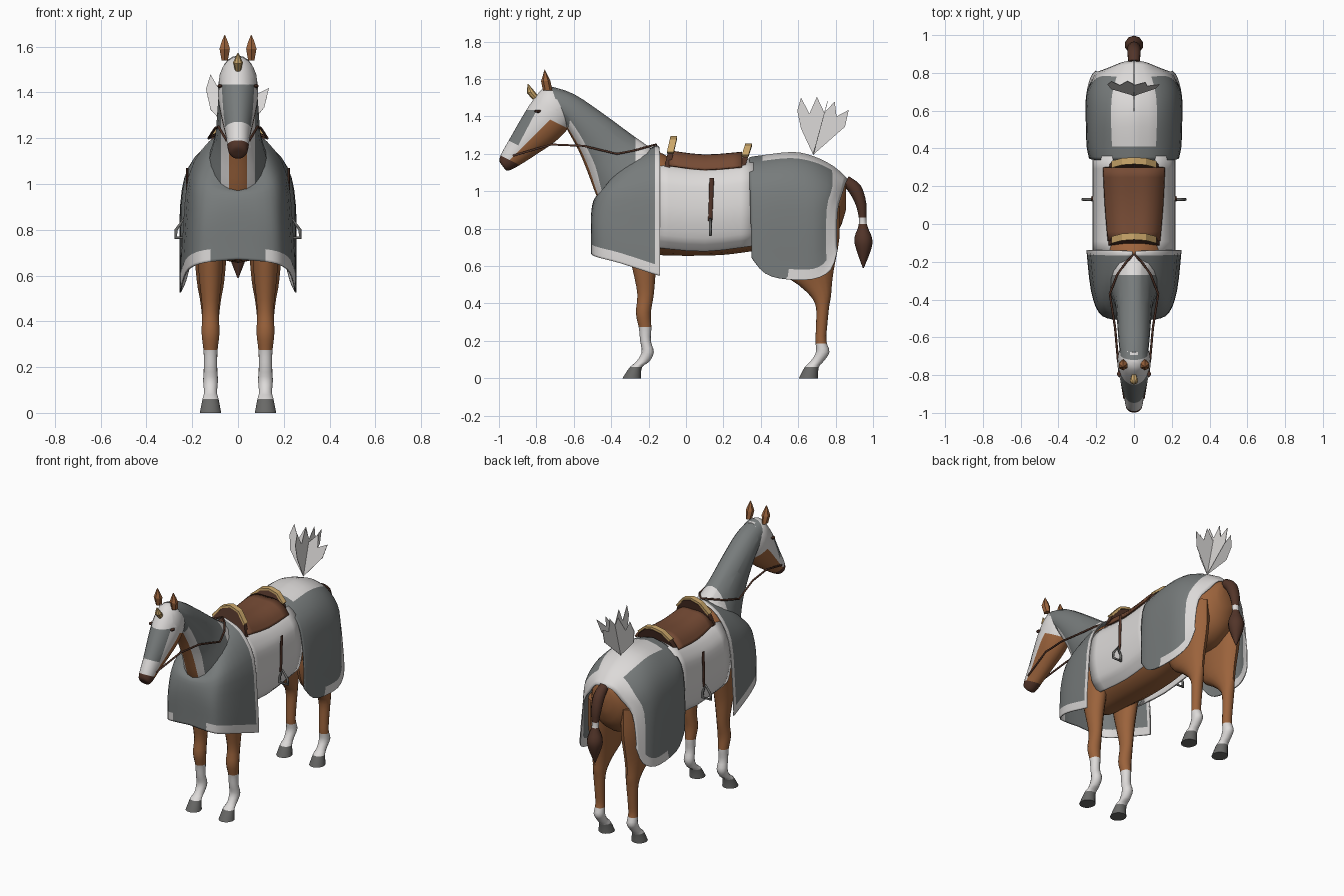
import bpy, bmesh, math
from mathutils import Vector

cube = bpy.data.objects.get("Cube")
if cube:
    bpy.data.objects.remove(cube, do_unlink=True)

COLOURS = {"chestnut": (.33, .125, .045), "armour_grey": (.185, .2, .2), "white": (.72, .70, .69),
           "dark_brown": (.085, .035, .022), "saddle_leather": (.18, .07, .035),
           "gold": (.62, .4, .15), "hoof_grey": (.14, .14, .135)}
MATS = {}
for name, c in COLOURS.items():
    m = bpy.data.materials.new(name)
    m.use_nodes = True
    m.diffuse_color = (*c, 1)
    b = m.node_tree.nodes["Principled BSDF"]
    b.inputs["Base Color"].default_value = (*c, 1)
    b.inputs["Roughness"].default_value = .8
    MATS[name] = m
KEYS = list(MATS)
made = []


def spline(pts, n):
    """Catmull-Rom resampling, n steps for each span."""
    v = [Vector(p) for p in pts]
    out = []
    for i in range(len(v) - 1):
        p0, p1, p2, p3 = v[max(i - 1, 0)], v[i], v[i + 1], v[min(i + 2, len(v) - 1)]
        for k in range(n):
            t = k / n
            out.append(.5 * (2 * p1 + (p2 - p0) * t + (2 * p0 - 5 * p1 + 4 * p2 - p3) * t * t
                             + (3 * p1 - p0 - 3 * p2 + p3) * t ** 3))
    return out + [v[-1]]


def finish(name, bm, rule, mirror=False, thick=0, cuts=()):
    """Cut colour borders, paint faces by rule and make the object."""
    for co, no in cuts:
        bmesh.ops.bisect_plane(bm, geom=bm.verts[:] + bm.edges[:] + bm.faces[:],
                               plane_co=co, plane_no=no)
    bmesh.ops.recalc_face_normals(bm, faces=bm.faces)
    bm.normal_update()
    if rule:
        names = [rule] if isinstance(rule, str) else KEYS
        for f in bm.faces:
            f.material_index = 0 if len(names) == 1 else KEYS.index(rule(f.calc_center_median(), f.normal))
    else:
        names = KEYS
    me = bpy.data.meshes.new(name)
    bm.to_mesh(me)
    bm.free()
    for k in names:
        me.materials.append(MATS[k])
    ob = bpy.data.objects.new(name, me)
    bpy.context.collection.objects.link(ob)
    if mirror:
        ob.modifiers.new("mirror", "MIRROR")
    if thick:
        s = ob.modifiers.new("thickness", "SOLIDIFY")
        s.thickness, s.offset = thick, 0
    made.append(ob)
    return ob


def loft(name, stations, rule, x=0, segs=20, n=3, mirror=False, cuts=()):
    """Oval rings, each spanning (y, z) to (y, z) with a half width."""
    bm = bmesh.new()
    rings = []
    for ya, za, yb, zb, w in spline(stations, n):
        mid, half = Vector((x, (ya + yb) / 2, (za + zb) / 2)), Vector((0, (ya - yb) / 2, (za - zb) / 2))
        rings.append([bm.verts.new(mid + half * math.cos(a) + Vector((w * math.sin(a), 0, 0)))
                      for a in (math.tau * k / segs for k in range(segs))])
    for a, b in zip(rings, rings[1:]):
        for k in range(segs):
            bm.faces.new((a[k], a[(k + 1) % segs], b[(k + 1) % segs], b[k]))
    bm.faces.new(rings[0])
    bm.faces.new(rings[-1])
    return finish(name, bm, rule, mirror, 0, cuts)


def sheet(name, rows, rule, n=3, thick=.006):
    """Mirrored cloth through rows of points; rule gets the row and column span."""
    rows = [spline(r, n) for r in rows]
    cols = [spline(c, n) for c in zip(*rows)]
    bm = bmesh.new()
    g = [[bm.verts.new(p) for p in c] for c in cols]
    for j in range(len(g) - 1):
        for i in range(len(g[0]) - 1):
            f = bm.faces.new((g[j][i], g[j + 1][i], g[j + 1][i + 1], g[j][i + 1]))
            f.material_index = KEYS.index(rule(i // n, j // n))
    return finish(name, bm, None, True, thick)


def plate(name, pts, mat, thick):
    bm = bmesh.new()
    bm.faces.new([bm.verts.new(p) for p in pts])
    return finish(name, bm, mat, False, thick)


# Torso
loft("torso", [(-.46, .94, -.46, .82, .05), (-.42, 1.02, -.42, .74, .13), (-.3, 1.16, -.3, .67, .18),
               (-.17, 1.22, -.17, .66, .195), (0, 1.13, 0, .655, .2), (.2, 1.13, .2, .66, .2),
               (.36, 1.17, .36, .68, .2), (.55, 1.19, .55, .7, .205), (.7, 1.16, .7, .7, .185),
               (.81, 1.1, .81, .78, .12), (.855, 1.05, .855, .9, .05)], "chestnut")


# Armoured neck with an open throat
def neck_rule(c, n):
    if n.y < -.25 and c.z < 1.36 and abs(c.x) < .075 and n.z < .1:
        return "chestnut" if abs(c.x) < .04 else "white"
    return "white" if c.y > -.27 and c.z > 1.16 else "armour_grey"


loft("neck", [(-.15, 1.21, -.42, .86, .15), (-.2, 1.24, -.48, .98, .125), (-.3, 1.31, -.525, 1.1, .1),
              (-.45, 1.42, -.575, 1.22, .09), (-.6, 1.52, -.63, 1.32, .082), (-.72, 1.56, -.66, 1.38, .074)],
     neck_rule, cuts=[((x, 0, 0), (1, 0, 0)) for x in (-.075, -.04, .04, .075)]
     + [((0, -.27, 0), (0, 1, 0)), ((0, 0, 1.16), (0, 0, 1))])

# Head with face plate, bare cheeks and dark muzzle
MUZZLE = (Vector((0, -.99, 1.19)), Vector((0, .5, 1)))
BAND = (Vector((0, -.945, 1.27)), Vector((0, .5, 1)))
CHEEK = (Vector((0, -.92, 1.19)), Vector((0, 1, -1)))
FACE = (Vector((0, -.8, 1.43)), Vector((0, -.19, .1)))
BROW = (Vector((0, -.83, 1.435)), Vector((0, 0, 1)))
JAW = (Vector((0, -.72, 1.38)), Vector((0, .5, 1)))


def head_rule(c, n):
    over = lambda p: (c - p[0]).dot(p[1]) > 0
    if not over(MUZZLE):
        return "dark_brown"
    if over(CHEEK) and not over(JAW):
        return "chestnut"
    return "armour_grey" if over(BAND) and over(FACE) and not over(BROW) else "white"


loft("head", [(-.68, 1.55, -.6, 1.4, .06), (-.755, 1.555, -.635, 1.33, .084), (-.82, 1.485, -.7, 1.265, .086),
              (-.88, 1.39, -.78, 1.21, .072), (-.94, 1.285, -.865, 1.155, .054), (-.985, 1.205, -.925, 1.12, .046),
              (-.998, 1.165, -.955, 1.11, .036), (-.985, 1.14, -.97, 1.12, .015)],
     head_rule, cuts=[MUZZLE, BAND, CHEEK, FACE, BROW, JAW])
loft("ear", [(-.765, 1.54, -.715, 1.54, .016), (-.775, 1.59, -.725, 1.59, .026),
             (-.765, 1.62, -.74, 1.62, .016), (-.757, 1.65, -.755, 1.65, .002)],
     "chestnut", x=.058, segs=6, n=1, mirror=True)
loft("eye", [(-.81, 1.425, -.8, 1.42, .004), (-.805, 1.435, -.785, 1.42, .012), (-.78, 1.435, -.775, 1.43, .004)],
     "dark_brown", x=.079, segs=8, mirror=True)
loft("brow_spike", [(-.82, 1.49, -.79, 1.51, .014), (-.85, 1.525, -.81, 1.535, .022), (-.848, 1.572, -.842, 1.573, .002)],
     "gold", segs=8, n=1)


# Legs with white stockings and grey hooves
def leg_rule(sock):
    return lambda c, n: "hoof_grey" if c.z < .06 else "white" if c.z < sock else "chestnut"


def leg(name, stations, sock):
    loft(name, [(a, z, b, z, w) for a, b, z, w in stations], leg_rule(sock), x=.12, segs=14, mirror=True,
         cuts=[((0, 0, h), (0, 0, 1)) for h in (.06, sock)])


leg("front_leg", [(-.34, -.1, .85, .07), (-.31, -.14, .68, .058), (-.285, -.16, .58, .05), (-.26, -.172, .45, .037),
                  (-.268, -.188, .35, .04), (-.252, -.185, .27, .031), (-.245, -.188, .2, .029),
                  (-.237, -.172, .14, .033), (-.265, -.195, .09, .029), (-.3, -.235, .06, .036),
                  (-.34, -.24, 0, .048)], .275)
leg("rear_leg", [(.5, .82, .92, .07), (.46, .82, .75, .075), (.5, .79, .58, .062), (.6, .78, .5, .048),
                 (.665, .775, .44, .04), (.695, .765, .38, .036), (.695, .755, .28, .031), (.692, .75, .2, .03),
                 (.695, .767, .14, .033), (.665, .735, .09, .029), (.635, .71, .06, .036),
                 (.603, .705, 0, .048)], .185)


# Tail with a tie
loft("tail", [(.84, 1.03, .87, 1.08, .03), (.875, .99, .935, 1.03, .036), (.91, .92, .965, .93, .033),
              (.925, .83, .965, .83, .022), (.9, .75, .995, .75, .048), (.91, .69, .99, .69, .042),
              (.945, .59, .951, .59, .003)],
     lambda c, n: "white" if .825 < c.z < .86 else "dark_brown", segs=10,
     cuts=[((0, 0, h), (0, 0, 1)) for h in (.825, .86)])

# Front caparison
low = [(0, -.505, .67), (.12, -.5, .66), (.185, -.465, .645), (.225, -.35, .615), (.246, -.165, .555), (.247, -.14, .55)]
sheet("front_caparison", [
    [(0, -.44, .97), (.05, -.4, 1.05), (.06, -.33, 1.14), (.05, -.26, 1.19), (.01, -.165, 1.24), (.01, -.145, 1.235)],
    [(0, -.47, .97), (.09, -.45, 1.0), (.12, -.39, 1.07), (.13, -.3, 1.13), (.125, -.165, 1.18), (.125, -.14, 1.18)],
    [(0, -.492, .95), (.11, -.48, .96), (.17, -.43, .99), (.2, -.32, 1.01), (.213, -.165, 1.03), (.213, -.14, 1.03)],
    [(x * .97, y, z + .2) for x, y, z in low], [(x, y, z + .055) for x, y, z in low], low],
    lambda i, j: "white" if j == 4 or (i == 4 and j > 0) else "armour_grey")

# Rear caparison, open behind
sheet("rear_caparison", [
    [(0, .34, 1.18), (0, .41, 1.19), (0, .57, 1.207), (0, .68, 1.185), (0, .79, 1.13), (0, .865, 1.06)],
    [(.11, .34, 1.15), (.115, .41, 1.16), (.12, .56, 1.175), (.115, .68, 1.155), (.09, .78, 1.11), (.06, .855, 1.05)],
    [(.2, .34, 1.06), (.21, .41, 1.065), (.215, .55, 1.07), (.205, .68, 1.06), (.175, .78, 1.02), (.11, .835, .99)],
    [(.23, .345, .9), (.245, .41, .9), (.25, .55, .9), (.247, .68, .9), (.22, .75, .9), (.175, .81, .9)],
    [(.236, .35, .7), (.245, .41, .61), (.25, .55, .585), (.25, .68, .585), (.228, .75, .63), (.2, .805, .73)],
    [(.236, .35, .645), (.245, .425, .56), (.25, .53, .53), (.25, .68, .53), (.228, .775, .58), (.2, .81, .69)]],
    lambda i, j: "white" if j == 4 or (i == 0 and j > 0) or (i == 4 and j > 1) else "armour_grey")

# Cloth under the saddle
section = [(0, 1.145), (.12, 1.12), (.182, 1.06), (.205, .995), (.216, .87), (.195, .75), (.165, .705), (.14, .68)]
sheet("barrel_cloth", [[(x, -.16, z + .02), (x, .1, z), (x, .36, z + .03)] for x, z in section],
      lambda i, j: "white" if j < 3 or j == 6 else "armour_grey")

# Saddle seat with pommel and cantle boards
seat = [(0, 1.19), (.07, 1.188), (.125, 1.16), (.16, 1.115)]
sheet("saddle_seat", [[(x * .84, -.09, z + .022), (x * .94, .1, z), (x, .3, z + .015)] for x, z in seat],
      lambda i, j: "saddle_leather", thick=.012)


def board(name, y, z, lean, height, mat):
    half = [(.135, 0), (.115, .45), (.06, .88), (0, 1)]
    outline = half + [(-x, h) for x, h in reversed(half[:-1])]
    plate(name, [(x, y + lean * h, z + height * h) for x, h in outline], mat, .03)
    # gold edging follows the upper rim
    bm = bmesh.new()
    top = [[bm.verts.new((x, y + lean * h + d, z + height * h + .008)) for d in (-.018, .018)]
           for x, h in outline[1:-1]]
    for a, b in zip(top, top[1:]):
        bm.faces.new((a[0], b[0], b[1], a[1]))
    finish(name + "_edging", bm, "gold", False, .014)


board("pommel", -.1, 1.13, .035, .15, "dark_brown")
board("cantle", .3, 1.13, .035, .11, "dark_brown")

# Stirrups: strap, then an open metal loop
loft("stirrup_strap", [(.125, 1.07, .15, 1.07, .005), (.122, .95, .145, .95, .005), (.118, .84, .14, .84, .005)],
     "dark_brown", x=.222, segs=8, mirror=True)


def tube(name, pts, r, mat, closed=False):
    cu = bpy.data.curves.new(name, "CURVE")
    cu.dimensions, cu.bevel_depth, cu.bevel_resolution = "3D", r, 1
    s = cu.splines.new("POLY")
    s.points.add(len(pts) - 1)
    for p, q in zip(s.points, pts):
        p.co = (*q, 1)
    s.use_cyclic_u = closed
    cu.materials.append(MATS[mat])
    bpy.context.collection.objects.link(bpy.data.objects.new(name, cu))


for side, s in (("left", 1), ("right", -1)):
    tube(side + "_stirrup", [(s * x, .13, z) for x, z in ((.235, .85), (.27, .8), (.272, .765), (.212, .765), (.212, .8))],
         .008, "hoof_grey", True)

# Reins in one loop over the withers
rein = [(.05, -.925, 1.19), (.085, -.72, 1.25), (.1, -.55, 1.243), (.128, -.37, 1.2), (.09, -.27, 1.22), (.04, -.2, 1.24)]
tube("reins", rein + [(0, -.16, 1.25)] + [(-x, y, z) for x, y, z in reversed(rein)], .006, "dark_brown")

# Feather plume: two crossed fans leaning back
fan = [(0, 0), (-.12, .14), (-.14, .235), (-.12, .305), (-.075, .22), (-.035, .31), (.005, .225),
       (.06, .285), (.07, .205), (.135, .24), (.115, .15)]
plate("plume_lengthwise", [(0, .68 + .055 * min(h / .14, 1) + a * (h > 0), 1.195 + h) for a, h in fan], "white", .003)
plate("plume_crosswise", [(a, .68 + .25 * h, 1.195 + h * .93) for a, h in fan], "white", .003)

# Smooth shading with sharp edges kept
bpy.ops.object.select_all(action="DESELECT")
for ob in made:
    if not ob.name.startswith(("plume", "pommel", "cantle", "ear", "brow")):
        ob.select_set(True)
        bpy.context.view_layer.objects.active = ob
bpy.ops.object.shade_smooth_by_angle(angle=math.radians(40))
